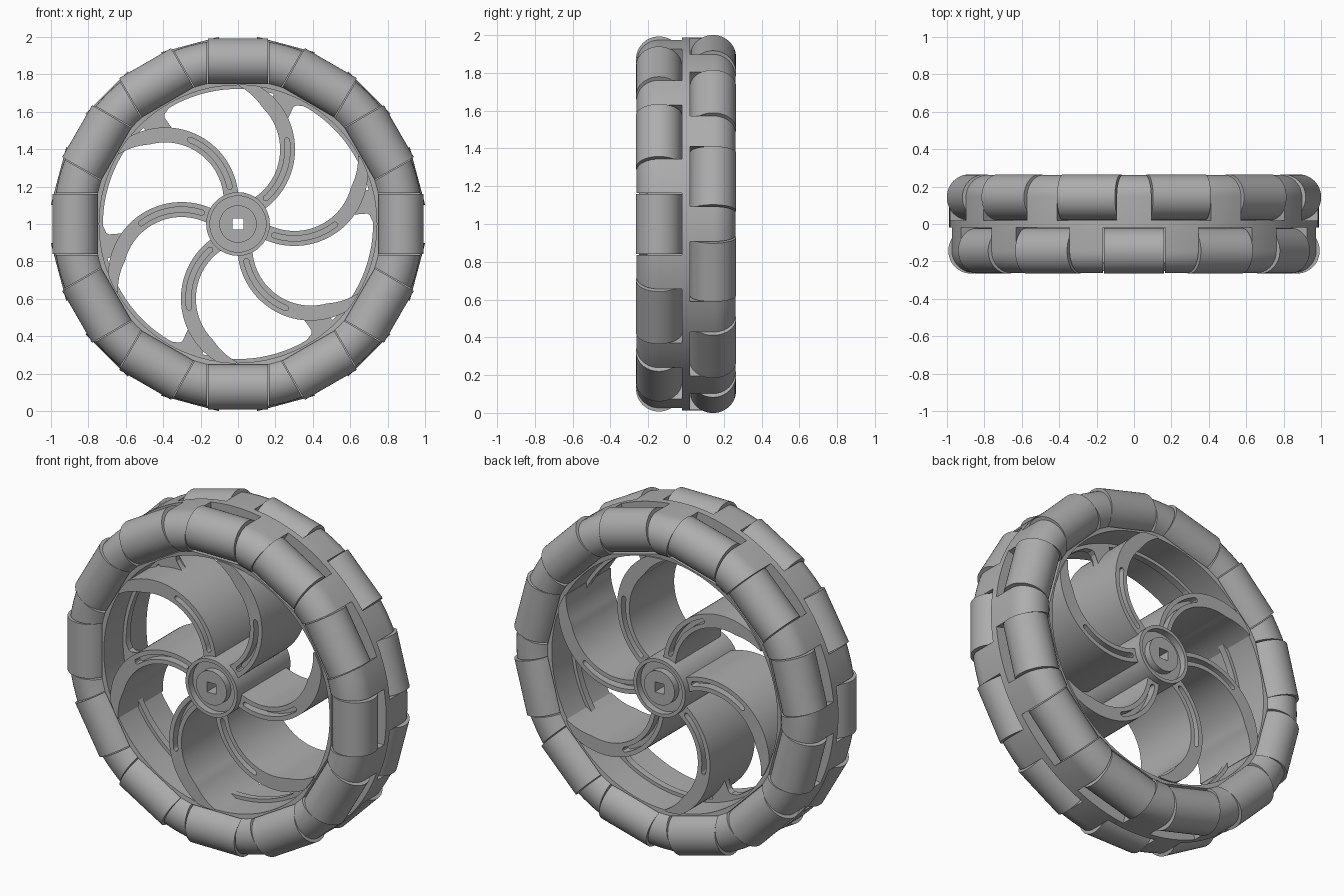
import bpy, bmesh, math
from mathutils import Matrix, Vector

cube = bpy.data.objects.get("Cube")
if cube:
    bpy.data.objects.remove(cube, do_unlink=True)

GREY = (0.42, 0.42, 0.42, 1)
mat = bpy.data.materials.new("plain grey")
mat.use_nodes = True
mat.diffuse_color = GREY
mat.node_tree.nodes["Principled BSDF"].inputs["Base Color"].default_value = GREY

LIFT = Matrix.Translation((0, 0, 1))


def turn(degrees):
    return Matrix.Rotation(math.radians(degrees), 4, 'Y')


def finish(name, bm, cutter=None, helper=False):
    bmesh.ops.recalc_face_normals(bm, faces=bm.faces)
    bm.transform(LIFT)
    mesh = bpy.data.meshes.new(name)
    bm.to_mesh(mesh)
    bm.free()
    mesh.materials.append(mat)
    ob = bpy.data.objects.new(name, mesh)
    bpy.context.collection.objects.link(ob)
    if helper:
        ob.hide_render = True
        ob.hide_set(True)
        return ob
    bpy.ops.object.select_all(action='DESELECT')
    ob.select_set(True)
    bpy.context.view_layer.objects.active = ob
    if cutter:
        mod = ob.modifiers.new("cut", 'BOOLEAN')
        mod.operation = 'DIFFERENCE'
        mod.solver = 'EXACT'
        mod.object = cutter
        bpy.ops.object.modifier_apply(modifier=mod.name)
        bpy.data.objects.remove(cutter, do_unlink=True)
    bpy.ops.object.shade_smooth_by_angle(angle=math.radians(30))
    return ob


def lathe(bm, profile, steps=120):
    """Spin a closed (radius, y) loop about the wheel axis."""
    rings = [[bm.verts.new(turn(360 * i / steps) @ Vector((r, y, 0)))
              for r, y in profile] for i in range(steps)]
    n = len(profile)
    for i in range(steps):
        a, b = rings[i], rings[(i + 1) % steps]
        for j in range(n):
            k = (j + 1) % n
            bm.faces.new((a[j], a[k], b[k], b[j]))


def strip(bm, left, right, y0, y1, matrix):
    """Solid band between two (x, z) edges, from y0 to y1."""
    rows = [[bm.verts.new(matrix @ Vector((x, y, z)))
             for (x, z), y in ((a, y0), (b, y0), (b, y1), (a, y1))]
            for a, b in zip(left, right)]
    for a, b in zip(rows, rows[1:]):
        for j in range(4):
            k = (j + 1) % 4
            bm.faces.new((a[j], a[k], b[k], b[j]))
    bm.faces.new(rows[0])
    bm.faces.new(rows[-1])


def box(bm, size, matrix):
    bmesh.ops.create_cube(bm, size=1, matrix=matrix @ Matrix.Diagonal((*size, 1)))


# Two rows of rollers, the back row turned half a step
seats = [(side, turn(30 * i + (15 if side > 0 else 0)))
         for side in (-1, 1) for i in range(12)]
for side, rot in seats:
    bm = bmesh.new()
    bmesh.ops.create_cone(bm, cap_ends=True, segments=48, radius1=0.122,
                          radius2=0.122, depth=0.32,
                          matrix=rot @ Matrix.Translation((0, side * 0.143, 0.871))
                          @ Matrix.Rotation(math.pi / 2, 4, 'Y'))
    finish("front_roller" if side < 0 else "back_roller", bm)

# Rounded rim with a pocket around each roller
pockets = bmesh.new()
for side, rot in seats:
    box(pockets, (0.33, 0.3, 0.4),
        rot @ Matrix.Translation((0, side * 0.17, 0.952)))
cutter = finish("pocket_cutter", pockets, helper=True)
half = [(0.742, 0.2)]
for i in range(17):
    a = math.radians(150 - i * 150 / 16)
    half.append((0.87 + 0.118 * math.cos(a), 0.1435 + 0.118 * math.sin(a)))
half.append((0.988, 0.02))
bm = bmesh.new()
lathe(bm, half + [(r, -y) for r, y in reversed(half)])
finish("rim", bm, cutter)

# Curved blades, each following one arc from hub to rim
CX, CZ, ARC = -0.088, 0.399, 0.353


def arc_point(degrees, offset):
    a = math.radians(degrees)
    p = Vector((CX + (ARC + offset) * math.cos(a), CZ + (ARC + offset) * math.sin(a)))
    return p * min(1, 0.746 / p.length)


slots = bmesh.new()
blades = bmesh.new()
angles = [-58 + 133 * i / 40 for i in range(41)]
inner = [arc_point(a, -0.04 * min(1, (76 - a) / 30)) for a in angles]
outer = [arc_point(a, 0.04) for a in angles]
slot_angles = [-50, -49, -48] + list(range(-44, 8, 4)) + [8, 9, 10]
widths = [0.004, 0.011] + [0.014] * (len(slot_angles) - 4) + [0.011, 0.004]
slot_in = [arc_point(a, -w) for a, w in zip(slot_angles, widths)]
slot_out = [arc_point(a, w) for a, w in zip(slot_angles, widths)]
for i in range(6):
    strip(blades, inner, outer, -0.21, 0.21, turn(60 * i))
    for side in (-1, 1):
        strip(slots, slot_in, slot_out, *sorted((side * 0.16, side * 0.3)), turn(60 * i))
cutter = finish("slot_cutter", slots, helper=True)
finish("blades", blades, cutter)

# Thin web ring, with rounded corners between blades and rim
bm = bmesh.new()
lathe(bm, [(0.722, -0.02), (0.745, -0.02), (0.745, 0.02), (0.722, 0.02)])
finish("web_ring", bm)
corner = [Vector(p) for p in ((0.17, 0.62), (0.245, 0.56), (0.268, 0.565), (0.272, 0.595),
                              (0.285, 0.62), (0.31, 0.634), (0.35, 0.63), (0.41, 0.6))]
bm = bmesh.new()
for i in range(6):
    strip(bm, corner, [p.normalized() * 0.745 for p in corner], -0.02, 0.02, turn(60 * i))
finish("web_corners", bm)

# Hub with a raised lip, a boss and a square hole
half = [(0.17, 0.25), (0.15, 0.25), (0.15, 0.21), (0.1, 0.21), (0.1, 0.25)]
bm = bmesh.new()
rows = [(0.17, -0.25)] + half
lathe(bm, rows + [(0.02, 0.25), (0.02, -0.25)]
      + [(r, -y) for r, y in reversed(half[1:])], 64)
hole = bmesh.new()
box(hole, (0.06, 0.8, 0.06), Matrix.Identity(4))
cutter = finish("hole_cutter", hole, helper=True)
finish("hub", bm, cutter)
